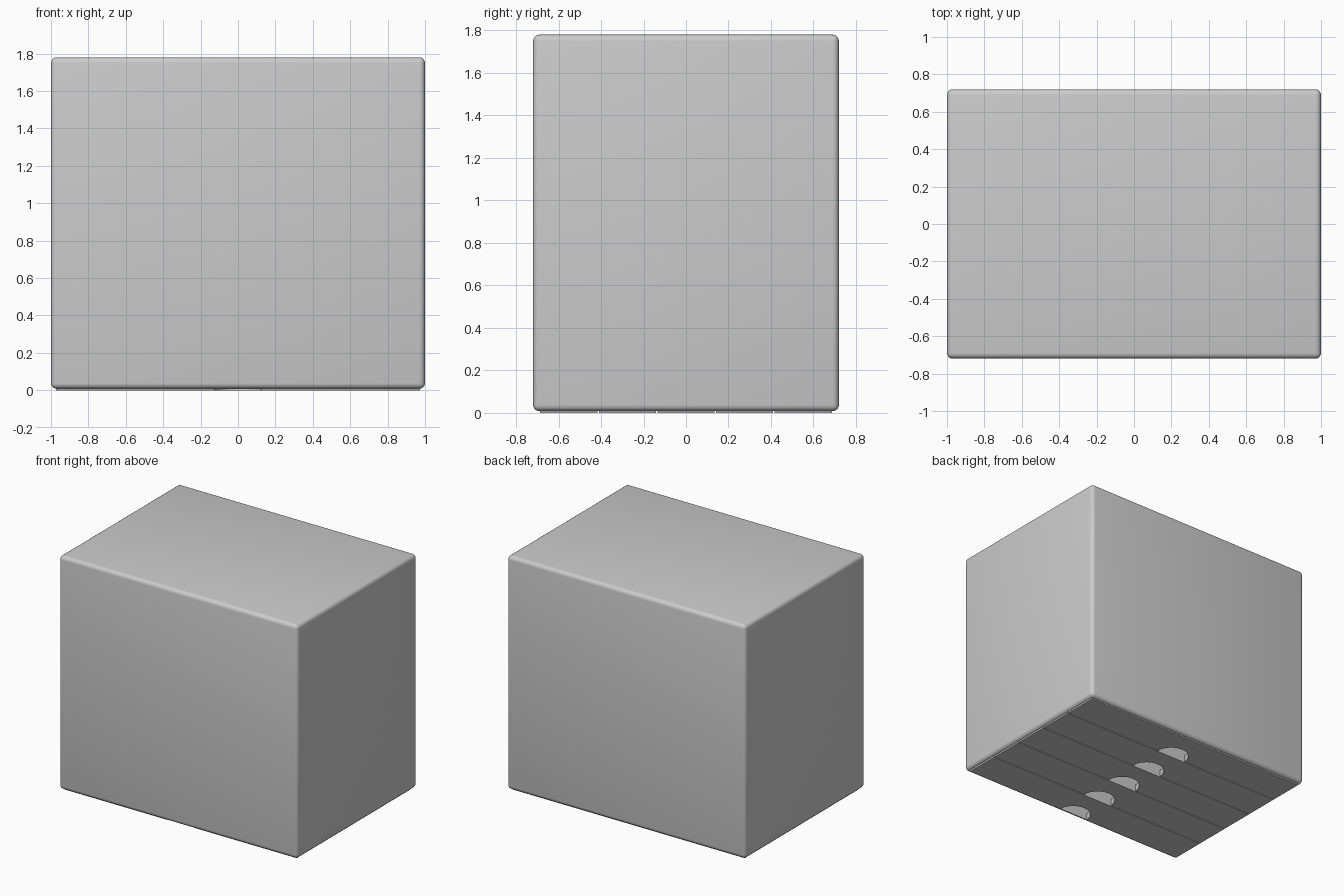
import bpy, bmesh, math

if "Cube" in bpy.data.objects:
    bpy.data.objects.remove(bpy.data.objects["Cube"])

W, D, H = 2.0, 1.44, 1.78       # overall size
LIP = 0.008                     # drawer fronts stand proud of the carcass
IN_X, IN_Y = 0.976, 0.69        # half size of the carcass opening
ROWS, GAP, R = 5, 0.007, 0.125  # drawers, slit width, finger notch radius
FRONT, WALL, DEPTH = 0.05, 0.02, 1.7


def add_box(bm, x0, x1, y0, y1, z0, z1):
    verts = bmesh.ops.create_cube(bm, size=1)["verts"]
    for v in verts:
        v.co = ((x0 + x1) / 2 + v.co.x * (x1 - x0),
                (y0 + y1) / 2 + v.co.y * (y1 - y0),
                (z0 + z1) / 2 + v.co.z * (z1 - z0))


def finish(name, bm):
    bmesh.ops.recalc_face_normals(bm, faces=bm.faces[:])
    mesh = bpy.data.meshes.new(name)
    bm.to_mesh(mesh)
    bm.free()
    obj = bpy.data.objects.new(name, mesh)
    bpy.context.collection.objects.link(obj)
    return obj


def smooth(obj, angle=35):
    bpy.ops.object.select_all(action='DESELECT')
    obj.select_set(True)
    bpy.context.view_layer.objects.active = obj
    bpy.ops.object.shade_smooth_by_angle(angle=math.radians(angle))


# Carcass: rounded box, hollowed out from the underside
bm = bmesh.new()
add_box(bm, -W / 2, W / 2, -D / 2, D / 2, LIP, H)
bmesh.ops.bevel(bm, geom=bm.edges[:], offset=0.03, offset_type='OFFSET',
                segments=4, profile=0.5, affect='EDGES')
carcass = finish("carcass", bm)

bm = bmesh.new()
add_box(bm, -IN_X, IN_X, -IN_Y, IN_Y, -0.1, H - 0.04)
cutter = finish("carcass_cutter", bm)
cut = carcass.modifiers.new("hollow", 'BOOLEAN')
cut.operation = 'DIFFERENCE'
cut.solver = 'EXACT'
cut.object = cutter
bpy.context.view_layer.objects.active = carcass
bpy.ops.object.modifier_apply(modifier=cut.name)
bpy.data.objects.remove(cutter)
smooth(carcass)

# Drawers: notched front with an open tray behind it
pitch = 2 * IN_Y / ROWS
x = IN_X - GAP / 2
for i in range(ROWS):
    y0 = -IN_Y + i * pitch + GAP / 2
    y1 = y0 + pitch - GAP
    bm = bmesh.new()
    arc = [(-R * math.cos(math.pi * k / 24), y0 + R * math.sin(math.pi * k / 24))
           for k in range(25)]
    outline = [(-x, y0)] + arc + [(x, y0), (x, y1), (-x, y1)]
    face = bm.faces.new([bm.verts.new((px, py, 0)) for px, py in outline])
    new = bmesh.ops.extrude_face_region(bm, geom=[face])["geom"]
    for v in new:
        if isinstance(v, bmesh.types.BMVert):
            v.co.z = FRONT
    # tray floor, two sides and back
    add_box(bm, -x, x, y1 - WALL, y1, FRONT, DEPTH)
    for s in (-1, 1):
        add_box(bm, min(s * x, s * (x - WALL)), max(s * x, s * (x - WALL)),
                y0, y1 - WALL, FRONT, DEPTH)
    add_box(bm, -x + WALL, x - WALL, y0, y1 - WALL, DEPTH - WALL, DEPTH)
    smooth(finish(f"drawer_{i + 1}", bm))
